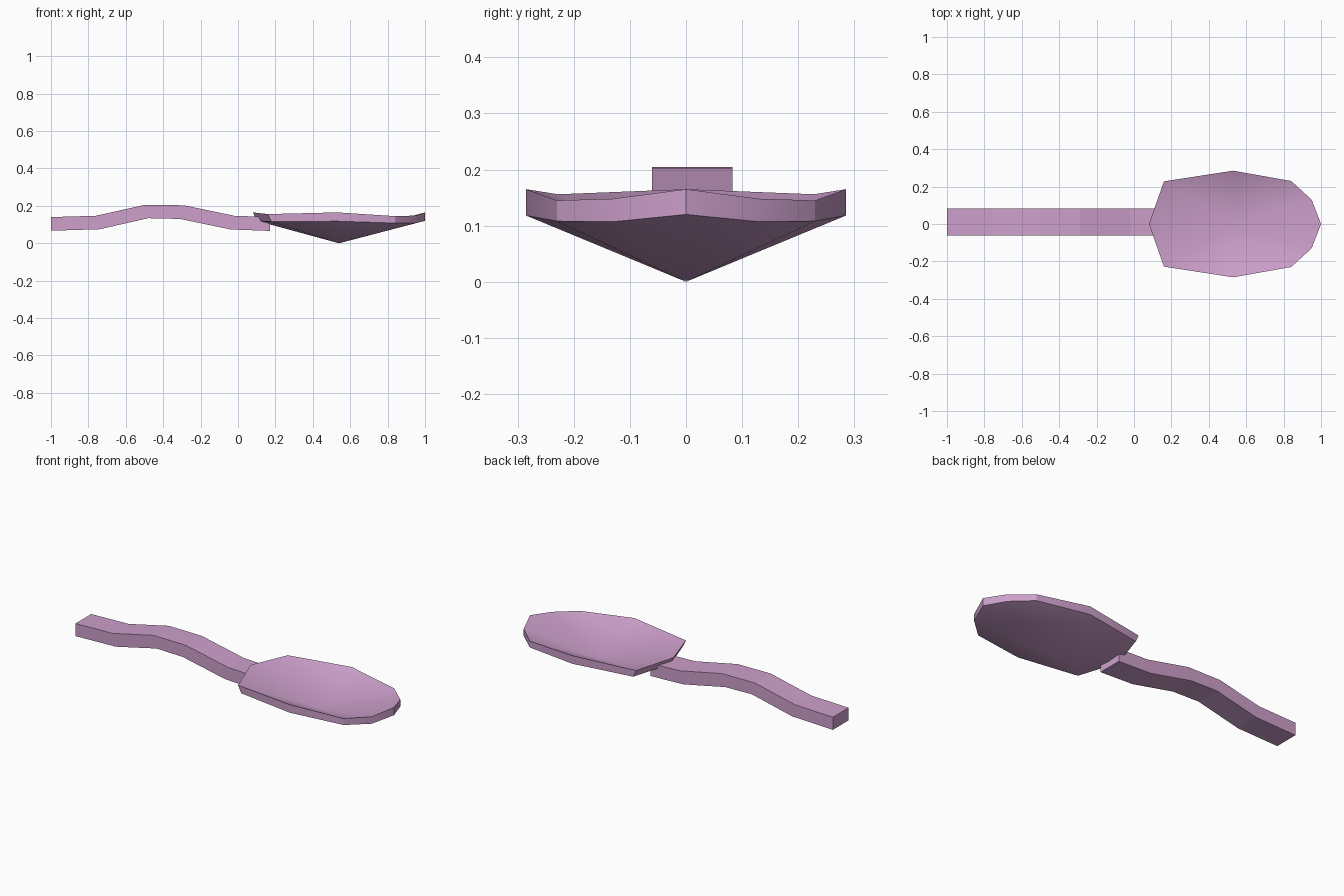
import bpy
import math

if "Cube" in bpy.data.objects:
    bpy.data.objects.remove(bpy.data.objects["Cube"])

lilac = bpy.data.materials.new("lilac")
lilac.diffuse_color = (0.61, 0.35, 0.60, 1)
lilac.use_nodes = True
lilac.node_tree.nodes["Principled BSDF"].inputs["Base Color"].default_value = lilac.diffuse_color


def make_part(name, verts, faces):
    mesh = bpy.data.meshes.new(name)
    mesh.from_pydata(verts, [], faces)
    mesh.materials.append(lilac)
    obj = bpy.data.objects.new(name, mesh)
    bpy.context.collection.objects.link(obj)
    return obj


def bridge(a, b, n):
    """Quads between two closed rings starting at indices a and b."""
    return [(a + i, a + (i + 1) % n, b + (i + 1) % n, b + i) for i in range(n)]


# Handle: rectangular section swept along a wavy path (x bottom, z bottom, x top, z top)
path = [(-1.0, 0.067, -1.0, 0.14), (-0.74, 0.075, -0.76, 0.147),
        (-0.48, 0.134, -0.50, 0.205), (-0.31, 0.13, -0.29, 0.203),
        (-0.04, 0.074, -0.02, 0.147), (0.17, 0.066, 0.17, 0.14)]
verts, faces = [], []
for xb, zb, xt, zt in path:
    verts += [(xb, -0.061, zb), (xb, 0.083, zb), (xt, 0.083, zt), (xt, -0.061, zt)]
for k in range(len(path) - 1):
    faces += bridge(4 * (k + 1), 4 * k, 4)
last = 4 * (len(path) - 1)
faces += [(3, 2, 1, 0), (last, last + 1, last + 2, last + 3)]
make_part("handle", verts, faces)

# Bowl: rim outline of one half (x, y, top z, lower z), mirrored to the other side
half = [(0.08, 0.0, 0.165, 0.12), (0.16, -0.228, 0.156, 0.115),
        (0.53, -0.285, 0.165, 0.118), (0.84, -0.23, 0.145, 0.108),
        (0.95, -0.13, 0.148, 0.107), (1.0, 0.0, 0.165, 0.12)]
ring = half + [(x, -y, t, b) for x, y, t, b in reversed(half[1:-1])]
n = len(ring)
upper = [(x, y, t) for x, y, t, b in ring]
lower = [(x + (0.02 if x < 0.2 else 0), y, b) for x, y, t, b in ring]
inner_point, outer_point = 2 * n, 2 * n + 1
verts = upper + lower + [(0.54, 0, 0.036), (0.54, 0, 0.0)]
faces = bridge(n, 0, n)                                            # rim side
faces += [(i, (i + 1) % n, inner_point) for i in range(n)]         # hollow
faces += [(n + (i + 1) % n, n + i, outer_point) for i in range(n)]  # underside
bowl = make_part("bowl", verts, faces)

bpy.ops.object.select_all(action="DESELECT")
bowl.select_set(True)
bpy.context.view_layer.objects.active = bowl
bpy.ops.object.shade_smooth_by_angle(angle=math.radians(30))
